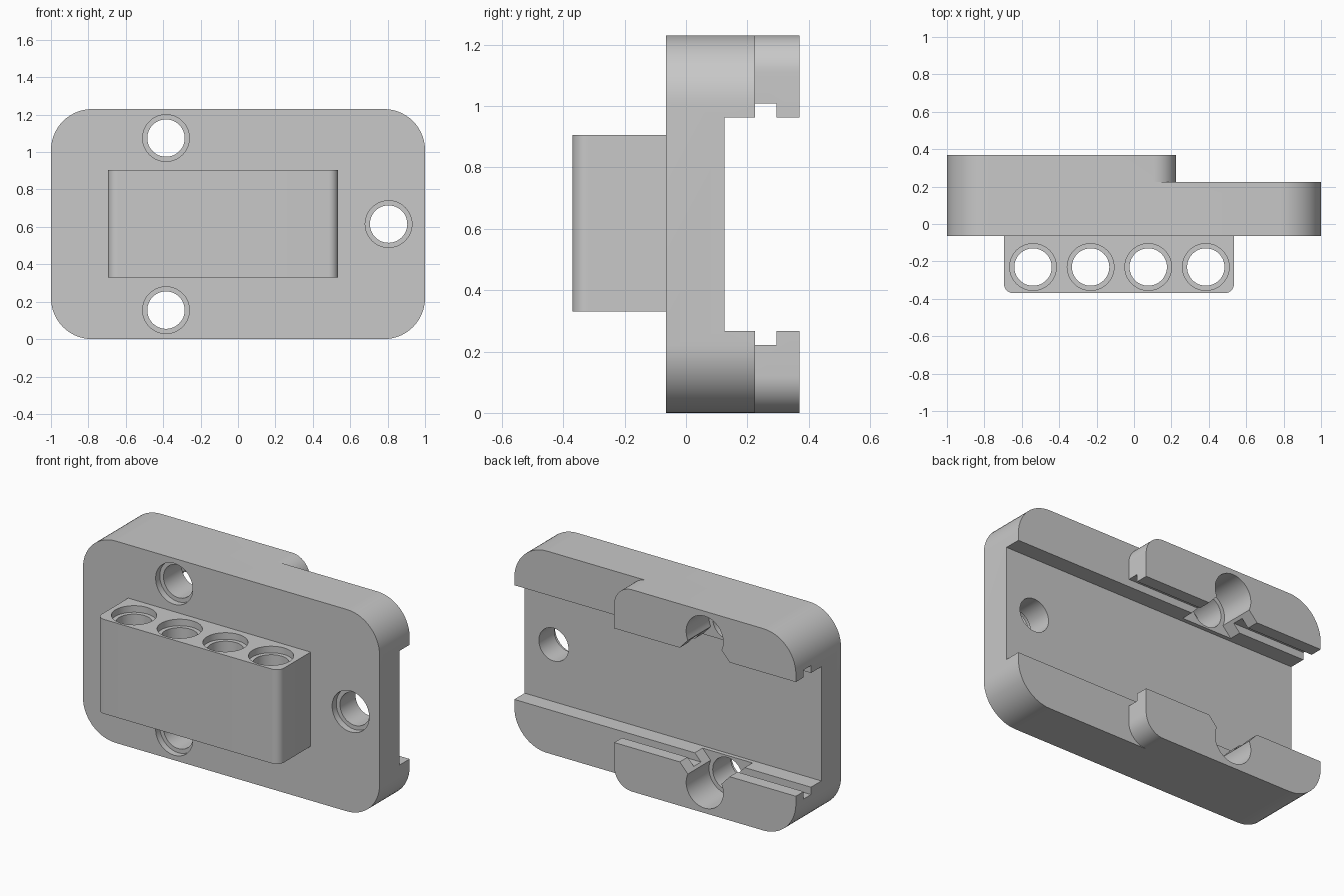
import bpy, bmesh
from math import sin, cos, tan, radians, pi
from mathutils import Vector

old = bpy.data.objects.get("Cube")
if old:
    bpy.data.objects.remove(old, do_unlink=True)

grey = bpy.data.materials.new("light grey plastic")
grey.use_nodes = True
COLOUR = (0.58, 0.58, 0.58, 1)
grey.diffuse_color = COLOUR
grey.node_tree.nodes["Principled BSDF"].inputs["Base Color"].default_value = COLOUR


def arc(cx, cy, r, start, end, steps):
    return [(cx + r * cos(radians(start + (end - start) * i / steps)),
             cy + r * sin(radians(start + (end - start) * i / steps)))
            for i in range(steps + 1)]


def circle(cx, cy, r):
    return arc(cx, cy, r, 0, 360, 48)[:-1]


def rounded_rect(u0, u1, v0, v1, left_low, right_low, right_high, left_high):
    """Rectangle outline with one radius per corner; zero keeps it square."""
    corners = [(u0, v0, 1, 1, left_low, 180), (u1, v0, -1, 1, right_low, 270),
               (u1, v1, -1, -1, right_high, 0), (u0, v1, 1, -1, left_high, 90)]
    pts = []
    for u, v, su, sv, r, a in corners:
        pts += arc(u + su * r, v + sv * r, r, a, a + 90, 14) if r else [(u, v)]
    return pts


def prism(name, outline, axis, low, high):
    """Extrude an outline along an axis; the outline uses the other two axes."""
    place = {"x": lambda a, b, d: (d, a, b),
             "y": lambda a, b, d: (a, d, b),
             "z": lambda a, b, d: (a, b, d)}[axis]
    bm = bmesh.new()
    face = bm.faces.new([bm.verts.new(place(a, b, low)) for a, b in outline])
    new = bmesh.ops.extrude_face_region(bm, geom=[face])["geom"]
    shift = Vector(place(0, 0, high - low))
    bmesh.ops.translate(bm, vec=shift,
                        verts=[g for g in new if isinstance(g, bmesh.types.BMVert)])
    bmesh.ops.recalc_face_normals(bm, faces=bm.faces[:])
    mesh = bpy.data.meshes.new(name)
    bm.to_mesh(mesh)
    bm.free()
    mesh.materials.append(grey)
    obj = bpy.data.objects.new(name, mesh)
    bpy.context.collection.objects.link(obj)
    return obj


def activate(obj):
    bpy.ops.object.select_all(action="DESELECT")
    obj.select_set(True)
    bpy.context.view_layer.objects.active = obj


def combine(target, other, operation="DIFFERENCE"):
    """Apply a boolean and throw the helper away."""
    activate(target)
    mod = target.modifiers.new("boolean", "BOOLEAN")
    mod.operation, mod.solver, mod.object = operation, "EXACT", other
    bpy.ops.object.modifier_apply(modifier=mod.name)
    bpy.data.objects.remove(other, do_unlink=True)


def box_cut(target, y0, y1, z0, z1):
    combine(target, prism("cutter", [(y0, z0), (y1, z0), (y1, z1), (y0, z1)],
                          "x", -1.2, 1.2))


HEIGHT, MID = 1.23, 0.615
FRONT, LEDGE, BACK = -0.065, 0.225, 0.37
BORE, RECESS, DEPTH = 0.10, 0.125, 0.04

# Rounded plate with the thicker section on its right half
plate = prism("mounting_plate", rounded_rect(-1, 1, 0, HEIGHT, 0.22, 0.22, 0.22, 0.22),
              "y", FRONT, LEDGE)
rails = prism("rails", rounded_rect(-1, 0.225, 0, HEIGHT, 0.22, 0.12, 0.12, 0.22),
              "y", LEDGE, BACK)
combine(plate, rails, "UNION")

# Channel along the back, and the narrow groove in each rail
box_cut(plate, 0.125, 0.6, MID - 0.348, MID + 0.348)
box_cut(plate, LEDGE, 0.295, MID - 0.393, MID + 0.393)

# Flared pockets behind the two rail holes, opening into the channel
HOLE_X, HOLE_RISE, FLARE = -0.385, 0.46, 25
reach = 0.16
half = RECESS / cos(radians(FLARE)) + reach * tan(radians(FLARE))
for side in (1, -1):
    outline = arc(0, 0, RECESS, -FLARE, 180 + FLARE, 30) + [(-half, -reach), (half, -reach)]
    outline = [(HOLE_X + a, MID + side * (HOLE_RISE + b)) for a, b in outline]
    combine(plate, prism("cutter", outline, "y", 0.15, 0.6))

# Recessed screw holes through the plate
for x, z in ((HOLE_X, MID + HOLE_RISE), (HOLE_X, MID - HOLE_RISE), (0.805, MID)):
    combine(plate, prism("cutter", circle(x, z, BORE), "y", -0.3, 0.6))
    combine(plate, prism("cutter", circle(x, z, RECESS), "y", -0.3, FRONT + DEPTH))

# Front block with a row of recessed vertical holes
TOP = 0.905
block = prism("socket_block", rounded_rect(-0.695, 0.535, -0.37, FRONT, 0.05, 0.05, 0, 0),
              "z", 0.33, TOP)
for i in range(4):
    x = -0.54 + i * 0.308
    combine(block, prism("cutter", circle(x, -0.23, BORE), "z", 0.2, 1.1))
    combine(block, prism("cutter", circle(x, -0.23, RECESS), "z", TOP - DEPTH, 1.1))

# Smooth curves, crisp edges
for obj in (plate, block):
    activate(obj)
    bpy.ops.object.shade_smooth_by_angle(angle=radians(30))
